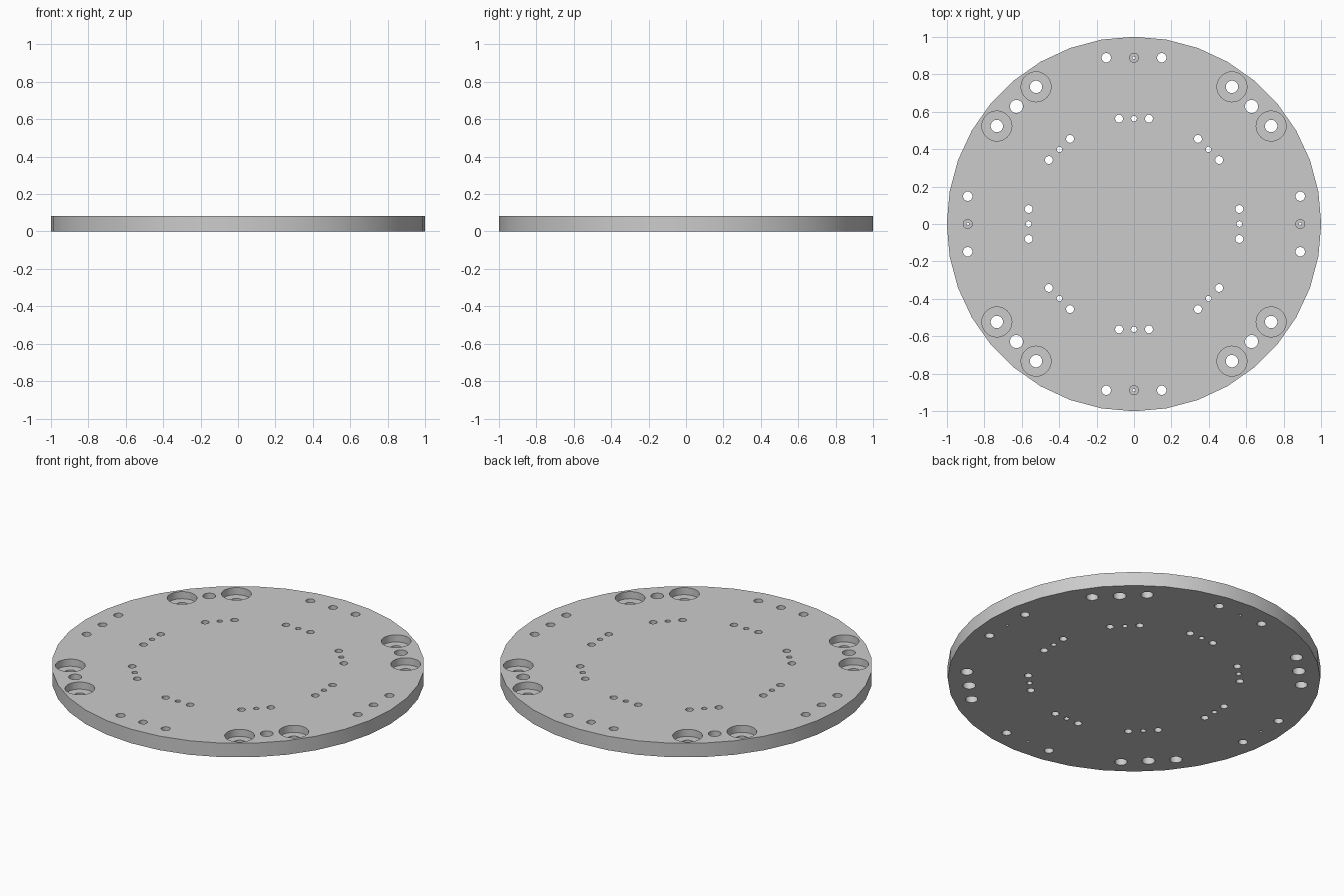
import bpy, bmesh
from math import sin, cos, pi, radians

if "Cube" in bpy.data.objects:
    bpy.data.objects.remove(bpy.data.objects["Cube"])

T = 0.083  # plate thickness


def lathe(bm, x, y, profile, n):
    """Closed turned solid at (x, y) from (radius, z) points, bottom to top."""
    rings = [[bm.verts.new((x + r * cos(2 * pi * i / n), y + r * sin(2 * pi * i / n), z))
              for i in range(n)] for r, z in profile]
    for a, b in zip(rings, rings[1:]):
        for i in range(n):
            j = (i + 1) % n
            bm.faces.new((a[i], a[j], b[j], b[i]))
    bm.faces.new(rings[0][::-1])
    bm.faces.new(rings[-1])


def to_object(bm, name):
    me = bpy.data.meshes.new(name)
    bm.to_mesh(me)
    bm.free()
    ob = bpy.data.objects.new(name, me)
    bpy.context.collection.objects.link(ob)
    return ob


# Round plate
bm = bmesh.new()
lathe(bm, 0, 0, [(1, 0), (1, T)], 36)
plate = to_object(bm, "round_plate")

# Hole cutters
bm = bmesh.new()


def hole(angle, radial, tangent, r, bore=None, depth=0.042, n=24):
    """Through hole, optionally counterbored from above, in polar layout."""
    a = radians(angle)
    x = radial * cos(a) - tangent * sin(a)
    y = radial * sin(a) + tangent * cos(a)
    prof = [(r, -0.05), (r, T + 0.05)]
    if bore:
        prof = [(r, -0.05), (r, T - depth), (bore, T - depth), (bore, T + 0.05)]
    lathe(bm, x, y, prof, n)


# Inner ring: eight groups of three
for k in range(8):
    hole(45 * k, 0.563, 0, 0.015)
    for s in (-1, 1):
        hole(45 * k, 0.563, 0.08 * s, 0.021)

for k in range(4):
    # Outer groups on the axes
    hole(90 * k, 0.888, 0, 0.008, bore=0.024)
    # Outer groups on the diagonals
    hole(90 * k + 45, 0.888, 0, 0.035)
    for s in (-1, 1):
        hole(90 * k, 0.888, 0.148 * s, 0.025)
        hole(90 * k + 45, 0.888, 0.148 * s, 0.033, bore=0.08, n=32)

cutter = to_object(bm, "hole_cutter")
cutter.hide_render = True

# Cut the holes and shade
mod = plate.modifiers.new("holes", 'BOOLEAN')
mod.operation = 'DIFFERENCE'
mod.solver = 'EXACT'
mod.object = cutter
bpy.context.view_layer.objects.active = plate
plate.select_set(True)
bpy.ops.object.modifier_apply(modifier=mod.name)
bpy.data.objects.remove(cutter)
bpy.ops.object.shade_smooth_by_angle(angle=radians(30))
